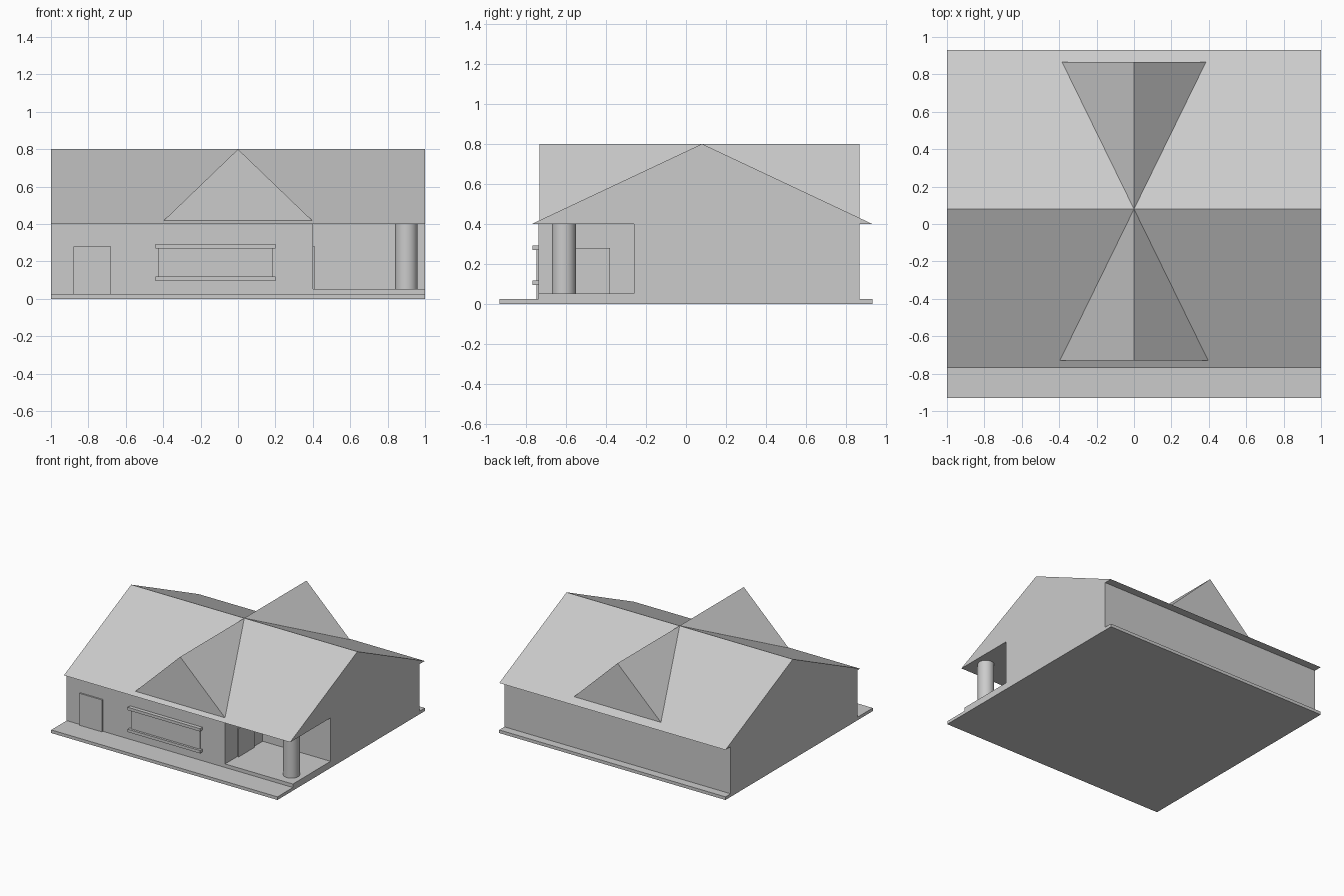
import bpy
from mathutils import Vector

if "Cube" in bpy.data.objects:
    bpy.data.objects.remove(bpy.data.objects["Cube"])


def prism(name, profile, direction):
    """Closed solid: planar profile (3D points) extruded along a direction."""
    n = len(profile)
    d = Vector(direction)
    verts = [Vector(p) for p in profile] + [Vector(p) + d for p in profile]
    faces = [list(range(n))[::-1], list(range(n, 2 * n))]
    faces += [[i, (i + 1) % n, n + (i + 1) % n, n + i] for i in range(n)]
    mesh = bpy.data.meshes.new(name)
    mesh.from_pydata(verts, [], faces)
    obj = bpy.data.objects.new(name, mesh)
    bpy.context.collection.objects.link(obj)
    return obj


def box(name, x, y, z):
    return prism(name, [(x[0], y[0], z[0]), (x[1], y[0], z[0]),
                        (x[1], y[1], z[0]), (x[0], y[1], z[0])],
                 (0, 0, z[1] - z[0]))


FRONT, BACK = -0.735, 0.865   # outer wall planes
EAVE, RIDGE = 0.40, 0.80      # roof heights

# Ground slab
box("base_slab", (-1, 1), (-0.93, 0.93), (0, 0.025))

# Walls: L-shaped plan leaving the corner porch open
plan = [(-1, FRONT), (0.4, FRONT), (0.4, -0.26), (1, -0.26), (1, BACK), (-1, BACK)]
prism("house_walls", [(x, y, 0.025) for x, y in plan], (0, 0, EAVE - 0.025))

# Main gable roof with overhanging eaves
prism("main_roof", [(-1, -0.77, EAVE), (-1, 0.93, EAVE), (-1, 0.08, RIDGE)], (2, 0, 0))

# Cross gable running front to back
prism("cross_gable", [(0.416, FRONT + 0.005, EAVE), (-0.416, FRONT + 0.005, EAVE),
                      (0, FRONT + 0.005, RIDGE)], (0, BACK - FRONT - 0.005, 0))

# Porch floor and round column
box("porch_floor", (0.4, 1), (FRONT, -0.26), (0.025, 0.053))
bpy.ops.mesh.primitive_cylinder_add(vertices=32, radius=0.06, depth=EAVE - 0.053,
                                    location=(0.9, -0.61, (EAVE + 0.053) / 2))
column = bpy.context.object
column.name = "porch_column"
bpy.ops.object.shade_smooth_by_angle()

# Doors: one on the front wall, one inside the porch
box("front_door", (-0.88, -0.68), (FRONT - 0.012, FRONT), (0.025, 0.28))
box("porch_door", (0.4, 0.412), (-0.58, -0.38), (0.053, 0.28))

# Window panel with matching lintel and sill
box("window_panel", (-0.425, 0.185), (FRONT - 0.012, FRONT), (0.11, 0.28))
for name, z in (("window_sill", 0.095), ("window_lintel", 0.27)):
    box(name, (-0.44, 0.2), (FRONT - 0.03, FRONT), (z, z + 0.023))
